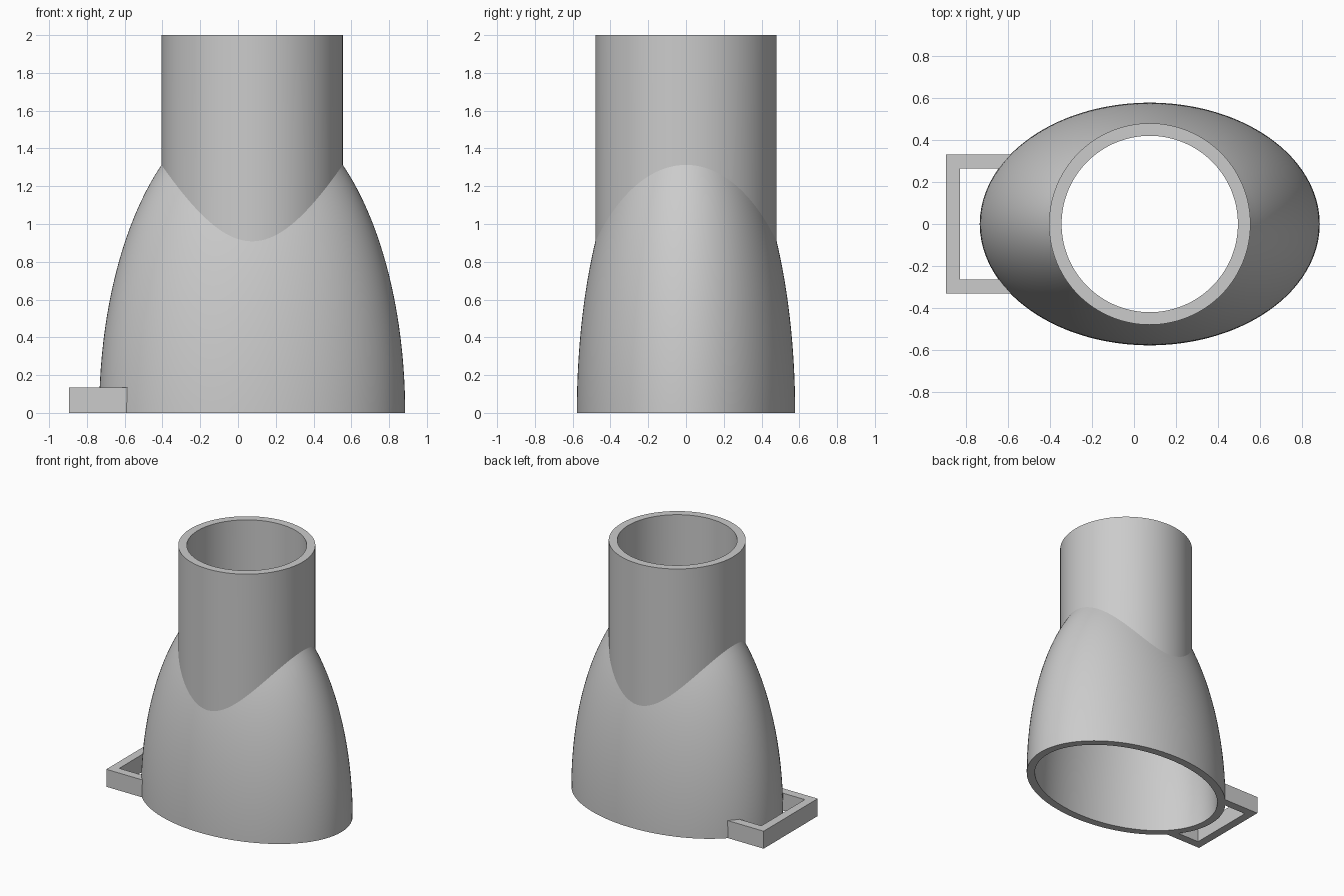
import bpy, bmesh
from math import sin, cos, pi, sqrt

cube = bpy.data.objects.get("Cube")
if cube:
    bpy.data.objects.remove(cube)

grey = bpy.data.materials.new("light grey")
grey.use_nodes = True
colour = (0.6, 0.6, 0.6, 1)
grey.diffuse_color = colour
grey.node_tree.nodes["Principled BSDF"].inputs["Base Color"].default_value = colour

CX, TOP, SIDES, STEPS = 0.075, 2.0, 128, 28
WALL = 0.06


def finish(name, bm):
    bmesh.ops.recalc_face_normals(bm, faces=bm.faces)
    mesh = bpy.data.meshes.new(name)
    bm.to_mesh(mesh)
    bm.free()
    mesh.materials.append(grey)
    obj = bpy.data.objects.new(name, mesh)
    bpy.context.collection.objects.link(obj)
    return obj


def skin(bm, a, b, c, radius):
    """Half ellipsoid flowing into a straight tube, as a list of rings."""
    columns = []
    for i in range(SIDES):
        t = 2 * pi * i / SIDES
        reach = 1 / sqrt((cos(t) / a) ** 2 + (sin(t) / b) ** 2)
        join = c * sqrt(1 - (radius / reach) ** 2)
        points = []
        for k in range(STEPS + 1):
            z = join * k / STEPS
            points.append((reach * sqrt(1 - (z / c) ** 2), z))
        points.append((radius, TOP))
        columns.append([bm.verts.new((CX + r * cos(t), r * sin(t), z)) for r, z in points])
    return [list(ring) for ring in zip(*columns)]


def bridge(bm, low, high, smooth):
    for i in range(SIDES):
        j = (i + 1) % SIDES
        bm.faces.new((low[i], low[j], high[j], high[i])).smooth = smooth


# Hollow flared body with round neck
bm = bmesh.new()
outer = skin(bm, 0.81, 0.578, 1.63, 0.48)
inner = skin(bm, 0.81 - WALL, 0.578 - WALL, 1.63 - WALL, 0.48 - WALL)
for rings in (outer, inner):
    for low, high in zip(rings, rings[1:]):
        bridge(bm, low, high, True)
for end in (0, -1):
    bridge(bm, outer[end], inner[end], False)

# Crisp edges at both rims and where the neck meets the flare
for rings in (outer, inner):
    for ring in (rings[0], rings[STEPS], rings[-1]):
        for i in range(SIDES):
            bm.edges.get((ring[i], ring[(i + 1) % SIDES])).smooth = False
finish("flared_nozzle", bm)

# Square loop handle on the right, its ends buried in the wall
bm = bmesh.new()
x0, x1, half, bar, height = -0.895, -0.575, 0.33, 0.065, 0.135
outline = [(x1, -half), (x0, -half), (x0, half), (x1, half)]
inset = [(x1, -half + bar), (x0 + bar, -half + bar), (x0 + bar, half - bar), (x1, half - bar)]
far = [bm.verts.new((x, y, 0)) for x, y in outline]
near = [bm.verts.new((x, y, 0)) for x, y in inset]
faces = [bm.faces.new((far[i], far[i + 1], near[i + 1], near[i])) for i in range(3)]
solid = bmesh.ops.extrude_face_region(bm, geom=faces, use_keep_orig=True)
raised = [v for v in solid["geom"] if isinstance(v, bmesh.types.BMVert)]
bmesh.ops.translate(bm, verts=raised, vec=(0, 0, height))
finish("loop_handle", bm)
